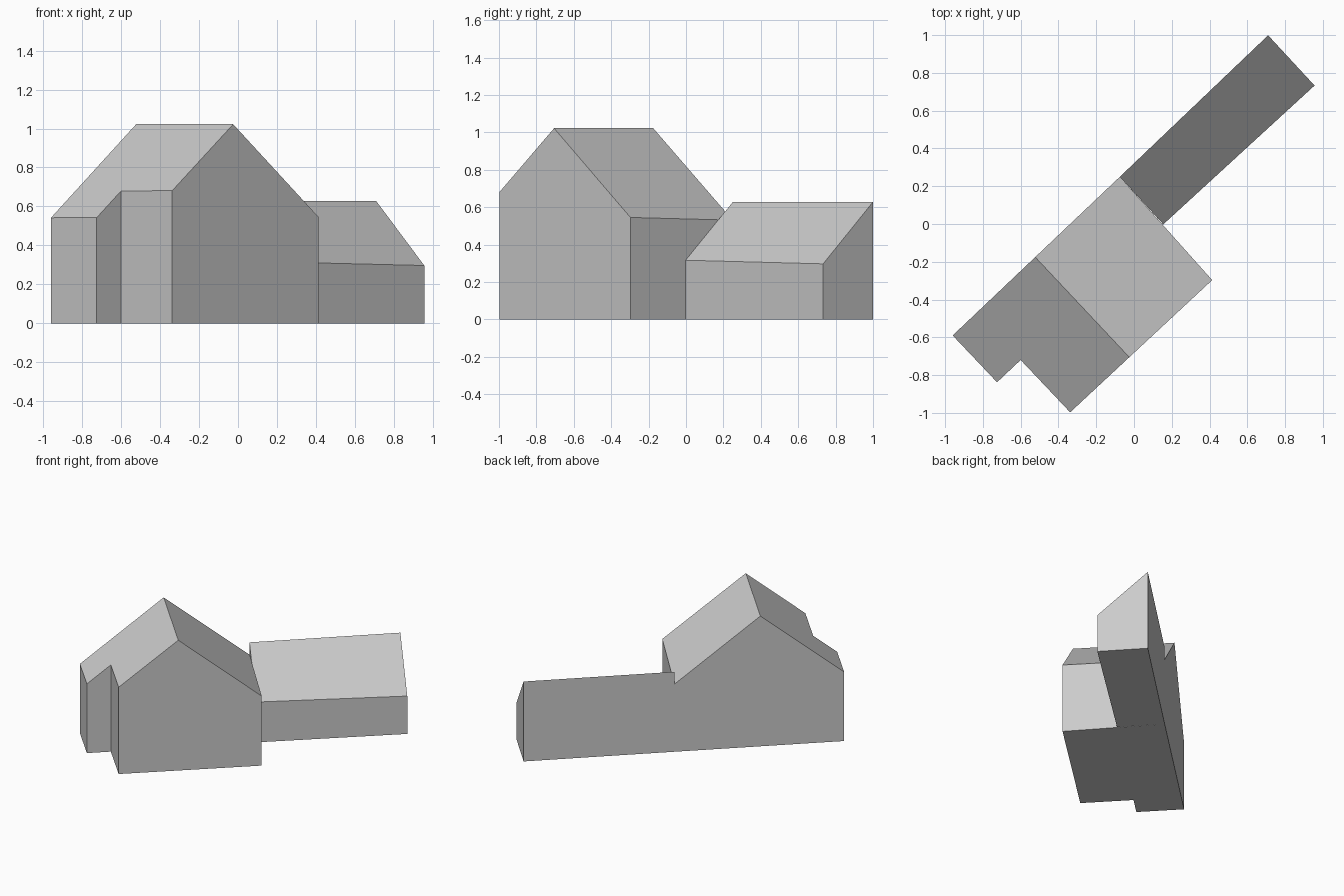
import bpy
import bmesh
from mathutils import Vector

cube = bpy.data.objects.get("Cube")
if cube:
    bpy.data.objects.remove(cube, do_unlink=True)

grey = bpy.data.materials.new("plain grey")
grey.use_nodes = True
colour = (0.6, 0.6, 0.6, 1)
grey.diffuse_color = colour
grey.node_tree.nodes["Principled BSDF"].inputs["Base Color"].default_value = colour


def building(name, outline, roof_planes):
    """Extrude a floor outline, then trim it under each roof plane."""
    bm = bmesh.new()
    floor = bm.faces.new([bm.verts.new((x, y, 0)) for x, y in outline])
    extruded = bmesh.ops.extrude_face_region(bm, geom=[floor], use_keep_orig=True)
    top = [g for g in extruded["geom"] if isinstance(g, bmesh.types.BMVert)]
    bmesh.ops.translate(bm, verts=top, vec=(0, 0, 3))
    for points in roof_planes:
        a, b, c = map(Vector, points)
        normal = (b - a).cross(c - a)
        if normal.z < 0:
            normal.negate()
        bmesh.ops.bisect_plane(bm, geom=bm.verts[:] + bm.edges[:] + bm.faces[:],
                               dist=1e-5, plane_co=a, plane_no=normal,
                               clear_outer=True)
        rim = [e for e in bm.edges if e.is_boundary]
        bmesh.ops.holes_fill(bm, edges=rim, sides=0)
    bmesh.ops.recalc_face_normals(bm, faces=bm.faces[:])
    mesh = bpy.data.meshes.new(name)
    bm.to_mesh(mesh)
    bm.free()
    mesh.materials.append(grey)
    obj = bpy.data.objects.new(name, mesh)
    bpy.context.collection.objects.link(obj)
    return obj


# Gabled house with a stepped corner
ridge = [(-0.025, -0.705, 1.022), (-0.523, -0.175, 1.022)]
building("main_house",
         [(-0.96, -0.59), (-0.725, -0.838), (-0.6, -0.72),
          (-0.338, -0.997), (0.414, -0.297), (-0.075, 0.25)],
         [ridge + [(0.414, -0.297, 0.545)],
          ridge + [(-0.96, -0.59, 0.542)]])

# Long side wing under a single sloping roof
building("side_wing",
         [(-0.075, 0.25), (0.155, -0.002), (0.956, 0.733), (0.71, 0.999)],
         [[(-0.075, 0.25, 0.627), (0.71, 0.999, 0.627), (0.956, 0.733, 0.297)]])
